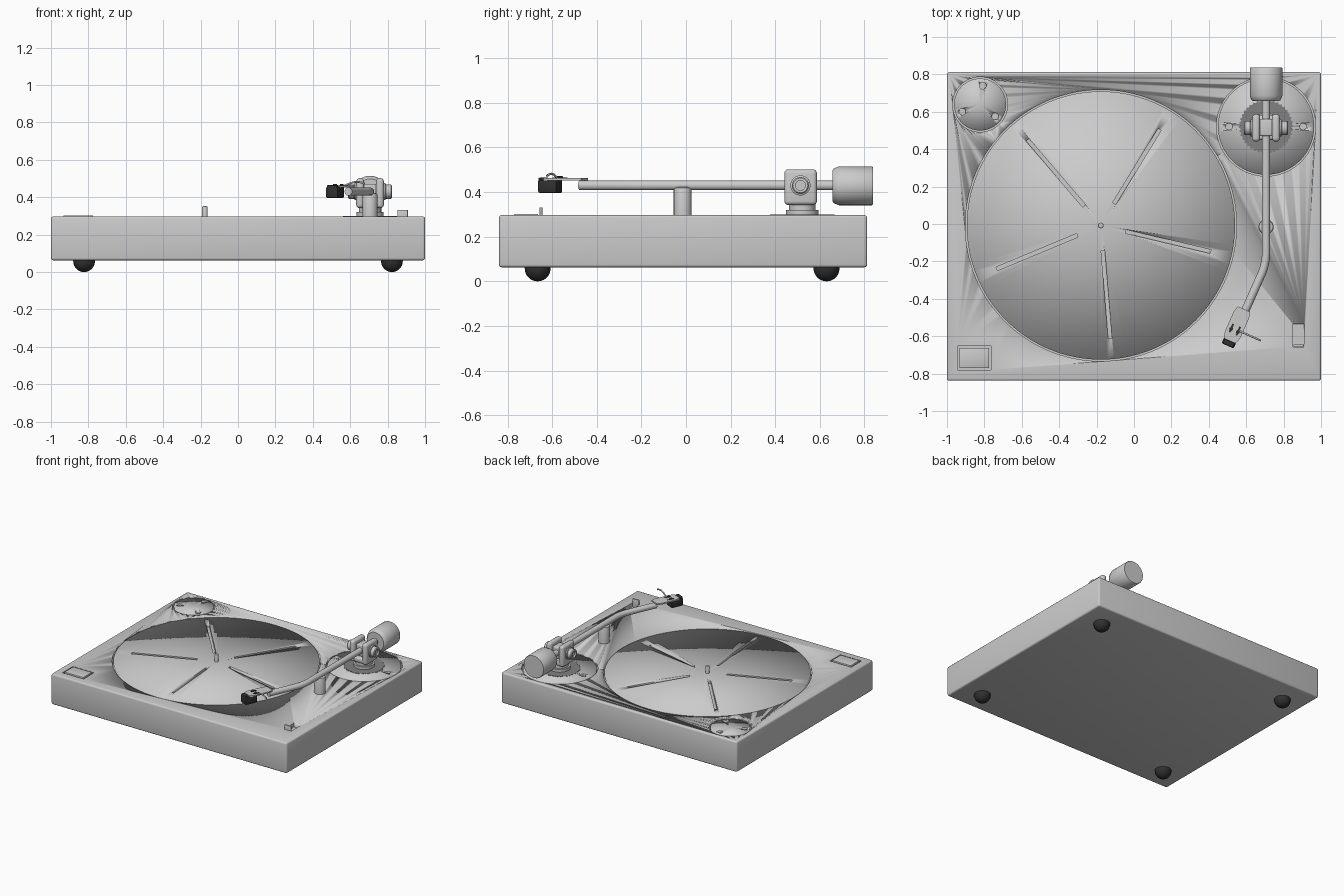
import bpy, bmesh
from math import sin, cos, pi, radians
from mathutils import Matrix, Vector

if "Cube" in bpy.data.objects:
    bpy.data.objects.remove(bpy.data.objects["Cube"])

TOP = 0.297


def material(name, v):
    m = bpy.data.materials.new(name)
    m.diffuse_color = (v, v, v, 1)
    m.use_nodes = True
    m.node_tree.nodes["Principled BSDF"].inputs["Base Color"].default_value = m.diffuse_color
    return m


BLACK, DARK = material("black", 0.03), material("dark_grey", 0.22)


def finish(name, bm, mat=None, xf=None, smooth=True):
    bmesh.ops.recalc_face_normals(bm, faces=bm.faces)
    me = bpy.data.meshes.new(name)
    bm.to_mesh(me)
    bm.free()
    if xf:
        me.transform(xf)
    ob = bpy.data.objects.new(name, me)
    bpy.context.collection.objects.link(ob)
    if mat:
        me.materials.append(mat)
    if smooth:
        activate(ob)
        bpy.ops.object.shade_smooth_by_angle(angle=radians(35))
    return ob


def activate(ob):
    bpy.ops.object.select_all(action='DESELECT')
    ob.select_set(True)
    bpy.context.view_layer.objects.active = ob


def lathe(name, profile, xf=None, n=48, mat=None):
    """Spin (radius, height) points around local z."""
    bm = bmesh.new()
    rings = []
    for r, z in profile:
        k = 1 if r == 0 else n
        rings.append([bm.verts.new((r * cos(2 * pi * i / n), r * sin(2 * pi * i / n), z)) for i in range(k)])
    for a, b in zip(rings, rings[1:]):
        for i in range(n):
            j = (i + 1) % n
            vs = [a[i % len(a)], a[j % len(a)], b[j % len(b)], b[i % len(b)]]
            bm.faces.new(list(dict.fromkeys(vs)))
    return finish(name, bm, mat, xf)


def cyl(name, r, z0, z1, x=0, y=0, n=48, mat=None, c=0):
    prof = [(0, z0), (r, z0), (r, z1 - c)] + ([(r - c * .3, z1 - c * .3), (r - c, z1)] if c else [(r, z1)]) + [(0, z1)]
    return lathe(name, prof, Matrix.Translation((x, y, 0)), n, mat)


def box(name, lo, hi, bevel=0, seg=3, mat=None, xf=None):
    bm = bmesh.new()
    bmesh.ops.create_cube(bm, size=1)
    lo, hi = Vector(lo), Vector(hi)
    for v in bm.verts:
        v.co = (lo + hi) / 2 + v.co * (hi - lo)
    if bevel:
        bmesh.ops.bevel(bm, geom=bm.edges[:], offset=bevel, segments=seg, profile=0.5, affect='EDGES')
    return finish(name, bm, mat, xf)


def prism(name, pts, z0, z1, mat=None, xf=None):
    bm = bmesh.new()
    f = bm.faces.new([bm.verts.new((x, y, z0)) for x, y in pts])
    ext = bmesh.ops.extrude_face_region(bm, geom=[f])
    for v in ext['geom']:
        if isinstance(v, bmesh.types.BMVert):
            v.co.z = z1
    return finish(name, bm, mat, xf, False)


def tube(name, pts, r, xf=None):
    cu = bpy.data.curves.new(name, 'CURVE')
    cu.dimensions = '3D'
    cu.bevel_depth, cu.bevel_resolution, cu.use_fill_caps = r, 5, True
    sp = cu.splines.new('POLY')
    sp.points.add(len(pts) - 1)
    for p, q in zip(sp.points, pts):
        v = xf @ Vector(q) if xf else q
        p.co = (*v, 1)
    ob = bpy.data.objects.new(name, cu)
    bpy.context.collection.objects.link(ob)
    activate(ob)
    bpy.ops.object.convert(target='MESH')
    bpy.ops.object.shade_smooth_by_angle(angle=radians(40))


def cut(target, cutter):
    cutter.hide_render = True
    m = target.modifiers.new("cut", 'BOOLEAN')
    m.operation, m.solver, m.object = 'DIFFERENCE', 'EXACT', cutter
    activate(target)
    # the cut goes below any earlier smoothing modifier
    bpy.ops.object.modifier_apply(modifier=m.name)
    bpy.data.objects.remove(cutter, do_unlink=True)


# Plinth with wells for the inset discs, button and switch
plinth = box("plinth", (-1, -.838, .063), (1, .812, TOP), .012)
discs = {"platter": (-.177, -.008, .722, .06),
         "adaptor_disc": (-.823, .639, .144, .04),
         "tonearm_plate": (.706, .521, .262, .04)}
made = {}
for name, (x, y, r, d) in discs.items():
    cut(plinth, cyl("cutter", r + .003, TOP - d, .4, x, y, 128))
    made[name] = cyl(name, r - .005, TOP - d - .005, TOP, x, y, 128)
cut(plinth, box("cutter", (-.944, -.78, TOP - .02), (-.764, -.653, .4)))
box("start_button", (-.934, -.77, TOP - .025), (-.774, -.663, TOP + .005), .003, 2)
cut(plinth, box("cutter", (.85, -.657, TOP - .03), (.91, -.535, .4)))
box("speed_switch", (.852, -.656, TOP - .035), (.908, -.644, .332), .002, 2)

# Radial slots and spindle of the platter
for k in range(5):
    xf = Matrix.Translation((-.177, -.008, 0)) @ Matrix.Rotation(radians(58.6 + 72 * k), 4, 'Z')
    cut(made["platter"], box("cutter", (.137, -.01, TOP - .02), (.603, .01, .4), xf=xf))
cyl("spindle", .015, TOP - .03, .352, -.177, -.008, 24, None, .006)

# Small holes in the two other discs
for k in range(3):
    a = radians(82 + 120 * k)
    cut(made["adaptor_disc"], cyl("cutter", .018, TOP - .015, .4, -.823 + .102 * cos(a), .639 + .102 * sin(a), 24))
for s in (-1, 1):
    cut(made["tonearm_plate"], cyl("cutter", .018, TOP - .015, .4, .706 + .198 * s, .521, 24))

# Feet
for x in (-.823, .823):
    for y in (-.665, .63):
        dome = [(.058 * sin(pi / 2 * i / 10), .058 - .058 * cos(pi / 2 * i / 10)) for i in range(11)]
        lathe("foot", dome + [(.058, .066), (0, .066)], Matrix.Translation((x, y, 0)), 40, BLACK)

# Tonearm mount: knurled ring, collar, column and gimbal
AX, AY, AZ = .706, .521, .43
gear = [((.144 if i % 4 < 2 else .137) * cos(2 * pi * i / 160), (.144 if i % 4 < 2 else .137) * sin(2 * pi * i / 160))
        for i in range(160)]
prism("knurled_ring", gear, TOP - .02, TOP + .002, DARK, Matrix.Translation((AX, AY, 0)))
cyl("mount_collar", .073, TOP - .01, .32, AX, AY)
cyl("mount_column", .06, .315, .36, AX, AY)
box("yoke_base", (AX - .065, AY - .072, .342), (AX + .065, AY + .062, .385), .015)
for s in (-1, 1):
    x0, x1 = sorted((AX + s * .032, AX + s * .074))
    box("yoke_arm", (x0, AY - .08, .342), (x1, AY + .066, .502), .018, 4)
    xf = Matrix.Translation((AX, AY - .008, AZ)) @ Matrix.Rotation(s * pi / 2, 4, 'Y')
    lathe("pivot_cap", [(0, .06), (.045, .06), (.045, .082), (.038, .085), (.038, .112), (.033, .117),
                        (.022, .117), (.022, .105), (0, .105)], xf, 40)
box("bearing_block", (AX - .034, AY - .05, .385), (AX + .034, AY + .04, .472), .008)

# Counterweight
back = Matrix.Translation((AX, 0, AZ - .002)) @ Matrix.Rotation(-pi / 2, 4, 'X')
lathe("counterweight", [(0, .657), (.07, .657), (.078, .663), (.087, .685), (.087, .833), (.084, .838), (0, .838)], back, 64)

# Arm tube with a smooth bend, and its rest post
T = radians(24)
R = .3
bend = [(AX - R * (1 - cos(T * i / 10)), -.15 - R * sin(T * i / 10), AZ) for i in range(11)]
bx, by, _ = bend[-1]
L = (by + .475) / cos(T)
end = (bx - L * sin(T), -.475, AZ)
tube("arm_tube", [(AX, .67, AZ)] + bend + [end], .022)
cyl("arm_rest", .04, TOP - .01, .422, AX, -.015, 40, None, .01)

# Headshell, cartridge and finger lift, modelled along local -y
head = Matrix.Translation((.588, -.455, 0)) @ Matrix.Rotation(-T, 4, 'Z')
half = [(.036, 0), (.045, -.035), (.045, -.15), (.034, -.185)]
prism("headshell", half + [(-x, y) for x, y in reversed(half)], .453, .463, None, head)
box("cartridge", (-.035, -.215, .397), (.035, -.122, .455), .007, 2, BLACK, head)
box("cartridge_nose", (-.03, -.215, .44), (.03, -.186, .465), .006, 2, BLACK, head)
for s in (-1, 1):
    box("headshell_slot", (s * .02 - .005, -.145, .46), (s * .02 + .005, -.095, .4645), mat=BLACK, xf=head)
    lathe("headshell_screw", [(0, .46), (.01, .46), (.01, .47), (.007, .472), (0, .472)],
          head @ Matrix.Translation((s * .02, -.125, 0)), 20, BLACK)
lift = [(.03 + .12 * i / 10, -.117, .46 + .022 * sin(pi * .8 * i / 10)) for i in range(11)]
tube("finger_lift", lift, .005, head)
